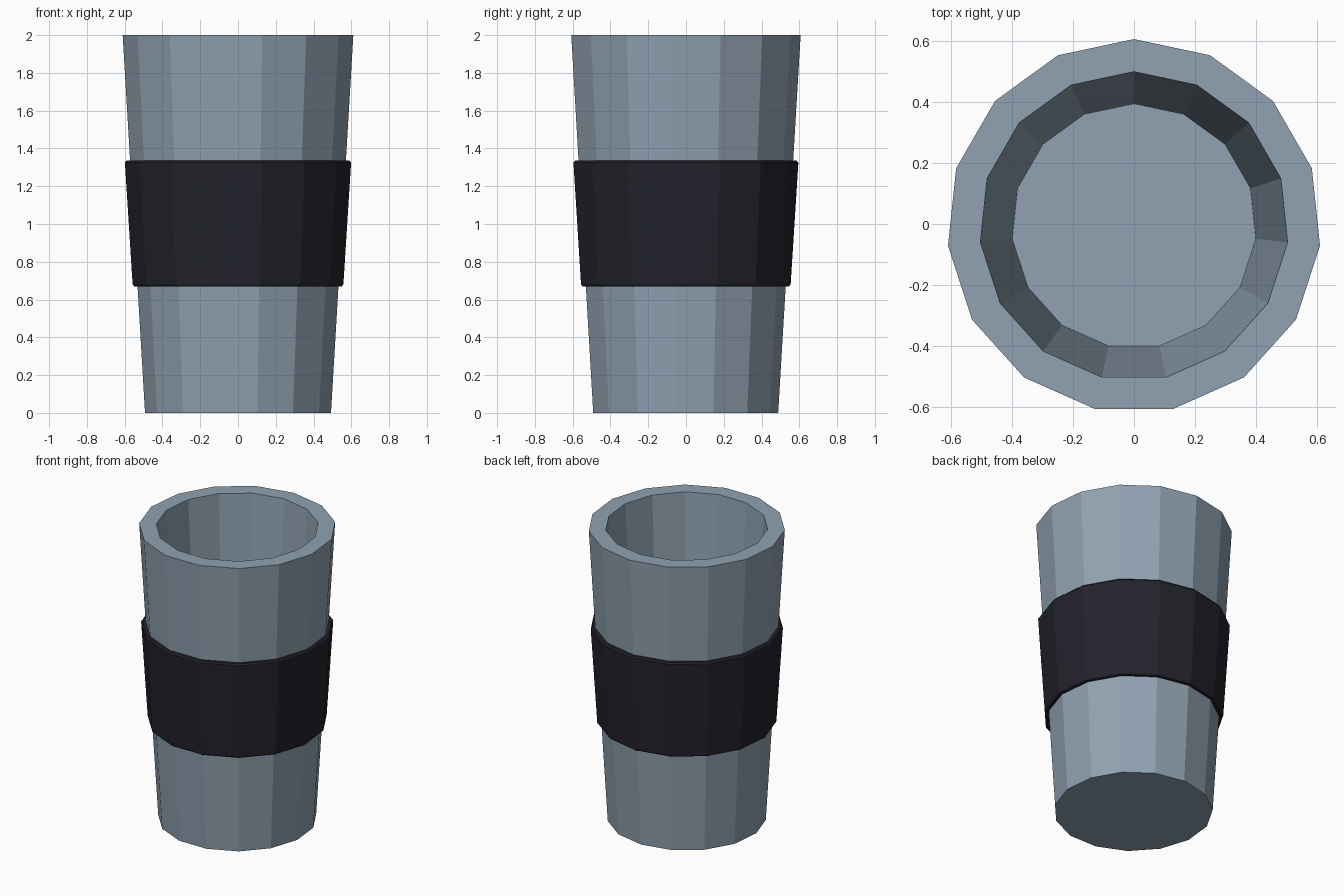
import bpy
import bmesh
from math import cos, sin, pi

SIDES = 15
CENTRE_Y = -0.007

if "Cube" in bpy.data.objects:
    bpy.data.objects.remove(bpy.data.objects["Cube"], do_unlink=True)


def make_material(name, colour):
    mat = bpy.data.materials.new(name)
    mat.use_nodes = True
    mat.diffuse_color = colour
    mat.node_tree.nodes["Principled BSDF"].inputs["Base Color"].default_value = colour
    return mat


def lathe(name, profile, mat, closed=False):
    """Turn (radius, z) points into a faceted solid, capped at open ends."""
    bm = bmesh.new()
    rings = []
    for radius, z in profile:
        angles = [pi / 2 + 2 * pi * i / SIDES for i in range(SIDES)]
        rings.append([bm.verts.new((radius * cos(a), radius * sin(a) + CENTRE_Y, z))
                      for a in angles])
    pairs = list(zip(rings, rings[1:]))
    if closed:
        pairs.append((rings[-1], rings[0]))
    for low, high in pairs:
        for i in range(SIDES):
            j = (i + 1) % SIDES
            bm.faces.new((low[i], low[j], high[j], high[i]))
    if not closed:
        bm.faces.new(rings[0])
        bm.faces.new(rings[-1])
    bmesh.ops.recalc_face_normals(bm, faces=bm.faces)
    mesh = bpy.data.meshes.new(name)
    bm.to_mesh(mesh)
    bm.free()
    mesh.materials.append(mat)
    obj = bpy.data.objects.new(name, mesh)
    bpy.context.collection.objects.link(obj)
    return obj


blue_grey = make_material("blue grey", (0.28, 0.36, 0.44, 1))
near_black = make_material("near black", (0.016, 0.016, 0.025, 1))

# Tapered cup: outer wall, flat rim, inner wall and floor
lathe("cup", [(0.495, 0), (0.614, 2), (0.507, 2), (0.402, 0.2)], blue_grey)

# Grip sleeve with slightly chamfered edges
lathe("sleeve", [(0.53, 0.67), (0.553, 0.67), (0.561, 0.68),
                 (0.602, 1.325), (0.593, 1.335), (0.57, 1.335)],
      near_black, closed=True)
